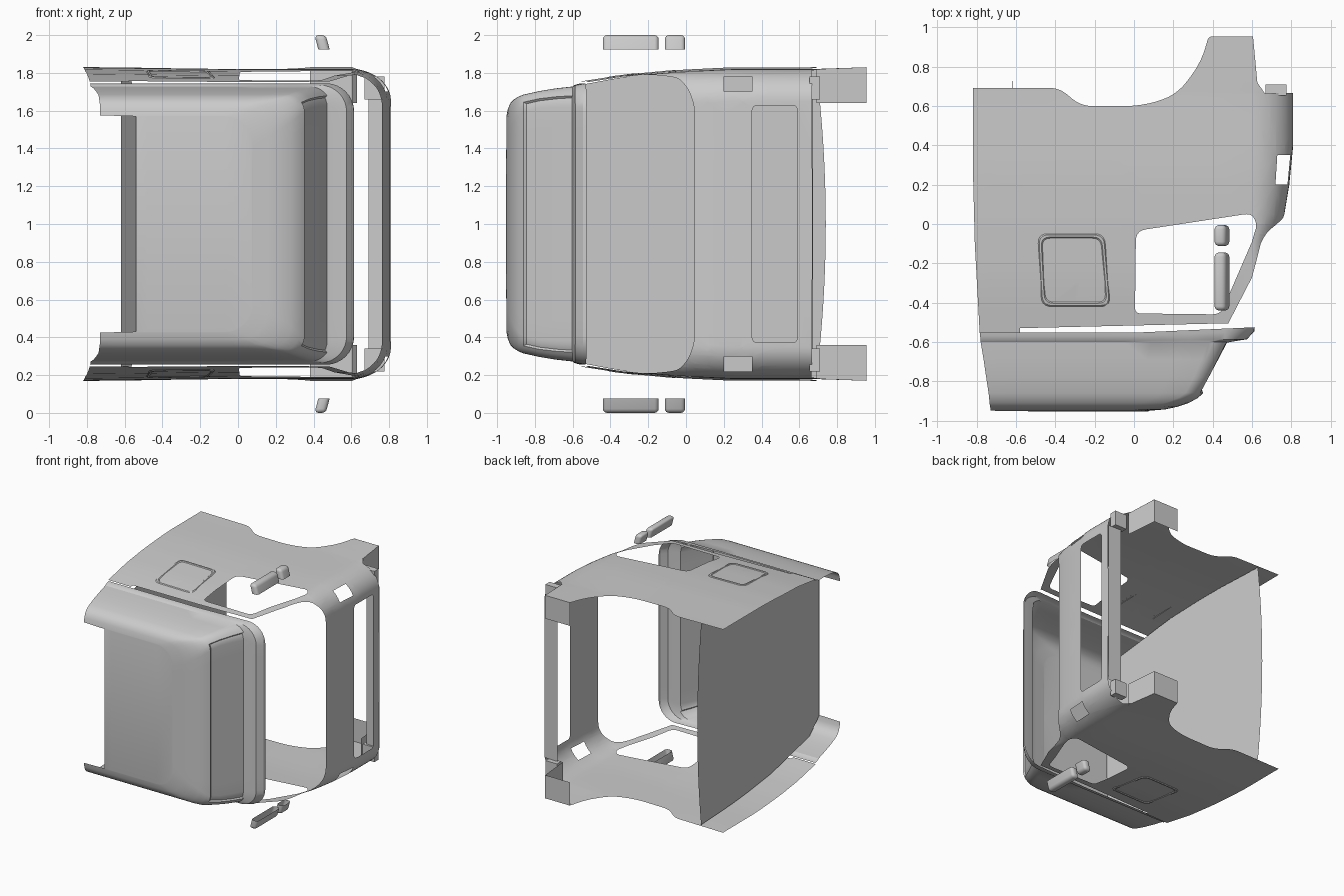
import bpy, bmesh, math
from mathutils import Vector

if "Cube" in bpy.data.objects:
    bpy.data.objects.remove(bpy.data.objects["Cube"])

grey = bpy.data.materials.new("light grey")
grey.diffuse_color = (0.6, 0.6, 0.6, 1)
grey.use_nodes = True
grey.node_tree.nodes["Principled BSDF"].inputs["Base Color"].default_value = grey.diffuse_color


def lerp_table(table, v):
    if v <= table[0][0]:
        return table[0][1]
    for (a, p), (b, q) in zip(table, table[1:]):
        if v <= b:
            return p + (q - p) * (v - a) / (b - a)
    return table[-1][1]


def finish(name, bm, smooth=30):
    """Half meshes are built around z = 0, raised to z = 1 and mirrored."""
    bmesh.ops.remove_doubles(bm, verts=bm.verts, dist=0.0004)
    bmesh.ops.recalc_face_normals(bm, faces=bm.faces)
    me = bpy.data.meshes.new(name)
    bm.to_mesh(me)
    bm.free()
    me.materials.append(grey)
    ob = bpy.data.objects.new(name, me)
    bpy.context.collection.objects.link(ob)
    ob.location.z = 1
    m = ob.modifiers.new("mirror", 'MIRROR')
    m.use_axis = (False, False, True)
    bpy.ops.object.select_all(action='DESELECT')
    ob.select_set(True)
    bpy.context.view_layer.objects.active = ob
    bpy.ops.object.shade_smooth_by_angle(angle=math.radians(smooth))
    return ob


def rounded(pts, n=5):
    """Outline with each corner (u, y, cut) rounded."""
    out = []
    for i, p in enumerate(pts):
        c = Vector(p[:2])
        r = p[2] if len(p) > 2 else 0
        if not r:
            out.append(c)
            continue
        a = c + (Vector(pts[i - 1][:2]) - c).normalized() * r
        b = c + (Vector(pts[(i + 1) % len(pts)][:2]) - c).normalized() * r
        for k in range(n + 1):
            t = k / n
            out.append(a * (1 - t) ** 2 + c * 2 * t * (1 - t) + b * t * t)
    return out


def loft(bm, rows, closed=False):
    vs = [[bm.verts.new(p) for p in row] for row in rows]
    for A, B in zip(vs, vs[1:]):
        n = len(A)
        for i in range(n if closed else n - 1):
            j = (i + 1) % n
            bm.faces.new((A[i], A[j], B[j], B[i]))


# Section of the cab: side, rounded corner, roof
WIDTH = [(-.56, .745), (-.3, .785), (0, .808), (.25, .82), (.66, .82), (.96, .83)]
TOP = [(-.1, .70), (-.05, .725), (0, .75), (.05, .765), (.2, .79), (.4, .81)]


def cab(u, y, lift=0):
    w, top, rz = lerp_table(WIDTH, y), lerp_table(TOP, y), .17
    if u <= .6:
        return Vector((u, y, w + .012 * max(0, -u) + lift))
    if u <= .9:
        a = (u - .6) / .3 * math.pi / 2
        return Vector((.6 + (top - .6) * math.sin(a), y, w - rz * (1 - math.cos(a))))
    return Vector((top, y, (w - rz) * (1.5 - u) / .6))


# Side and roof panel, cut flat and wrapped round the section
outer = [(-.785, -.555), (-.58, -.555), (-.58, -.53), (.48, -.505), (.72, -.04, .04),
         (.82, .015, .04), (.92, .045, .04), (1.5, .045), (1.5, .35), (.92, .35, .03),
         (.92, .59, .03), (1.5, .59), (1.5, .67), (.66, .665), (.625, .72), (.605, .955),
         (.38, .955, .02), (.34, .82, .08), (.22, .66, .08), (.05, .6, .1),
         (-.27, .6, .06), (-.38, .692, .05), (-.82, .692), (-.82, .3), (-.81, -.1)]
window = [(.01, -.035, .05), (.005, -.455, .03), (.44, -.46, .04), (.635, -.01, .03),
          (.60, .055, .04)]
corner_slot = [(.73, .2), (.84, .2), (.84, .35), (.73, .35)]
bm = bmesh.new()
for outline in (outer, window, corner_slot):
    vs = [bm.verts.new((p.x, p.y, 0)) for p in rounded(outline)]
    for i in range(len(vs)):
        bm.edges.new((vs[i - 1], vs[i]))
bmesh.ops.triangle_fill(bm, use_beauty=True, edges=bm.edges[:], normal=(0, 0, 1))
cuts = [((u, 0, 0), (1, 0, 0)) for u in
        [-.6, -.3, 0, .3] + [.6 + .03 * i for i in range(11)] + [1.1, 1.3]]
cuts += [((0, y, 0), (0, 1, 0)) for y in
         [-.45, -.3, -.2, -.1, -.05, 0, .05, .12, .2, .3, .4, .55, .66, .8]]
for co, no in cuts:
    bmesh.ops.bisect_plane(bm, geom=bm.verts[:] + bm.edges[:] + bm.faces[:],
                           plane_co=co, plane_no=no, dist=1e-5)
for v in bm.verts:
    v.co = cab(v.co.x, v.co.y)
finish("cab_sides_and_roof", bm)


# Front shell: U-shaped rings of (y, top x, half width, corner radius, low x)
def ring(y, top, w, r, low, slant=0):
    pts = [(low + (top - r - low) * i / 8, w) for i in range(8)]
    pts += [(top - r + r * math.sin(a), w - r + r * math.cos(a))
            for a in [i * math.pi / 16 for i in range(9)]]
    pts += [(top, (w - r) * (1 - i / 6)) for i in range(1, 7)]
    return [Vector((x, y + slant * max(0, x), z)) for x, z in pts]


rings = [(-.553, .615, .745, .15, -.785, .045), (-.57, .612, .742, .15, -.783, .04),
         (-.592, .575, .735, .14, -.78, .01), (-.6, .49, .728, .11, -.78),
         (-.69, .443, .718, .10, -.765), (-.78, .395, .703, .09, -.752),
         (-.86, .352, .685, .09, -.74), (-.885, .325, .675, .10, -.737),
         (-.91, .28, .66, .12, -.735), (-.93, .22, .64, .14, -.732),
         (-.943, .16, .61, .15, -.73), (-.95, .08, .575, .15, -.73)]
rows = [ring(*r) for r in rings]
rows.append(ring(-.951, .075, .57, .15, -.54))
rows.append([Vector((p.x, -.953, 0)) for p in rows[-1]])
bm = bmesh.new()
loft(bm, rows)
bmesh.ops.remove_doubles(bm, verts=bm.verts, dist=0.0004)
bmesh.ops.dissolve_degenerate(bm, edges=bm.edges, dist=0.0004)
bmesh.ops.recalc_face_normals(bm, faces=bm.faces)
# Recessed panel under the lip
bm.normal_update()
panel = [f for f in bm.faces if -.86 < f.calc_center_median().y < -.6
         and abs(f.normal.x) > .75 and f.calc_center_median().x > .3]
inset = bmesh.ops.inset_region(bm, faces=panel, thickness=.012, depth=0,
                               use_boundary=False, use_even_offset=True)
for v in {v for f in panel for v in f.verts}:
    v.co += Vector((-.012, .006, 0))
finish("front_shell", bm)

# Floor wall, slightly slanted with a bowed rear edge
bm = bmesh.new()
rows = []
for i in range(13):
    t = i / 12
    row = []
    for k in range(9):
        s = k / 8
        y = -.95 + t * (1.64 + .05 * (1 - s * s))
        w = lerp_table([(-.95, .575), (-.93, .64), (-.86, .685), (-.6, .728)] + WIDTH[1:], y)
        row.append(Vector((-.54 - .08 * t, y, s * w)))
    rows.append(row)
loft(bm, rows)
finish("floor_wall", bm)

# Raised frame of the side hatch
bm = bmesh.new()
rows = []
for k, lift in ((1, .0005), (.97, .006), (.91, .006), (.88, .0005)):
    pts = rounded([(-.49, -.05, .05), (-.47, -.42, .05), (-.12, -.42, .05), (-.15, -.05, .05)])
    c = Vector((-.307, -.235))
    rows.append([cab(*(c + (p - c) * k), lift) for p in pts])
loft(bm, rows, closed=True)
finish("side_hatch_frame", bm)


def box(bm, lo, hi):
    geo = bmesh.ops.create_cube(bm, size=1)["verts"]
    for v in geo:
        v.co = [l + (h - l) * (c + .5) for l, h, c in zip(lo, hi, v.co)]
    return geo


# Rear wings: end plate and inner plate
bm = bmesh.new()
for quad in (((.38, .955, .64), (.605, .955, .64), (.605, .955, .83), (.38, .955, .83)),
             ((.605, .955, .64), (.63, .69, .64), (.63, .69, .82), (.605, .955, .83))):
    bm.faces.new([bm.verts.new(q) for q in quad])
finish("rear_wings", bm)

# Rear roof flange and its corner brackets
bm = bmesh.new()
loft(bm, [[(.69, .672, 0), (.69, .672, .66)], [(.81, .67, 0), (.81, .67, .66)]])
finish("rear_roof_flange", bm)
bm = bmesh.new()
box(bm, (.67, .655, .66), (.775, .71, .78))
finish("rear_brackets", bm)

# Wing mirrors: hollow rounded housings
for name, y0, y1 in (("large_mirror", -.44, -.145), ("small_mirror", -.112, -.005)):
    bm = bmesh.new()
    for v in box(bm, (.415, y0, .925), (.475, y1, 1.0)):
        v.co.x += .01 if v.co.z < .95 else -.01
    bm.faces.ensure_lookup_table()
    bmesh.ops.delete(bm, geom=[min(bm.faces, key=lambda f: f.calc_center_median().z)],
                     context='FACES_ONLY')
    bmesh.ops.bevel(bm, geom=[e for e in bm.edges if not e.is_boundary], offset=.022,
                    segments=4, profile=.5, affect='EDGES')
    finish(name, bm, 40)
